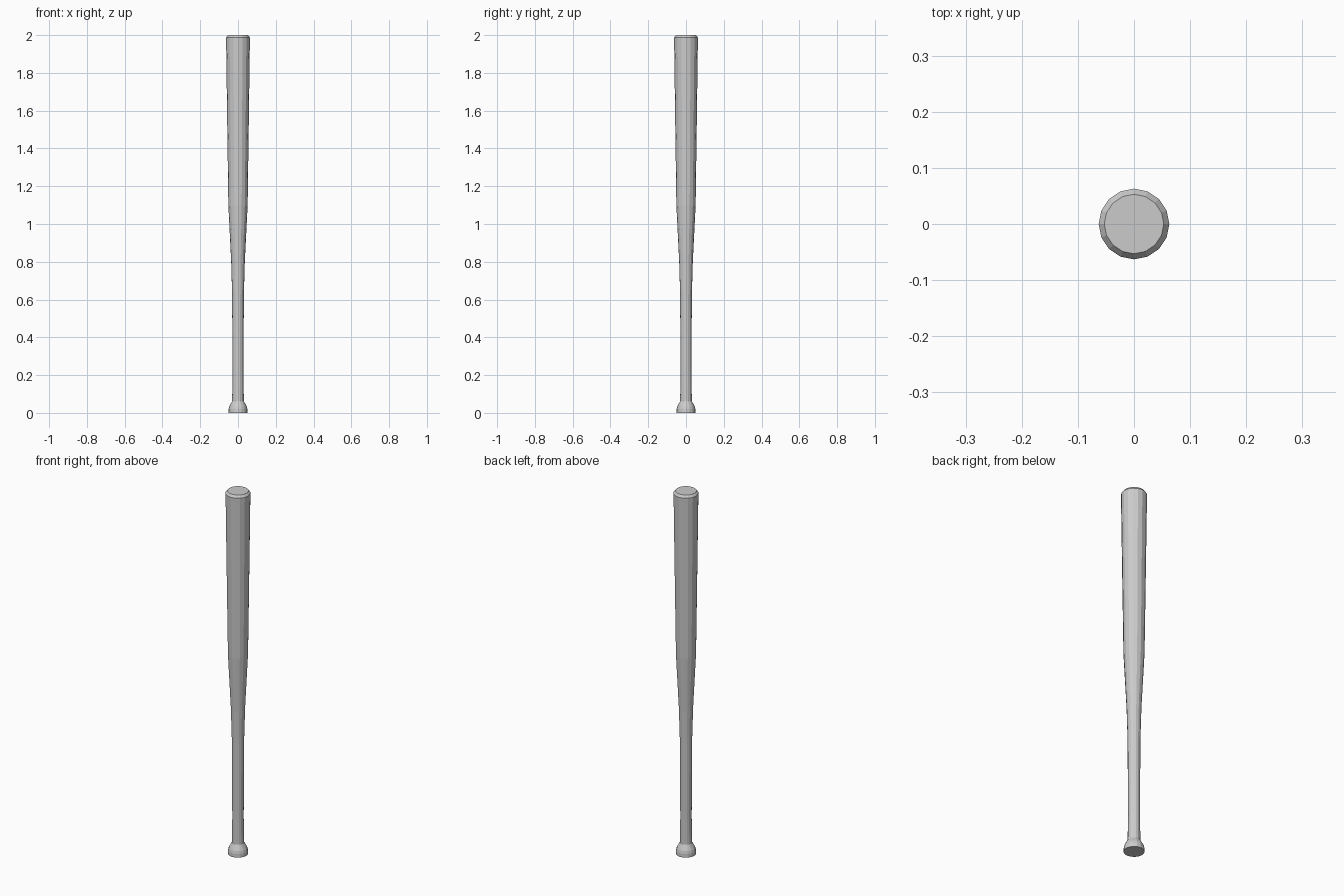
import bpy, bmesh
from math import cos, sin, tau

if "Cube" in bpy.data.objects:
    bpy.data.objects.remove(bpy.data.objects["Cube"])

SIDES = 16

# (radius, height) profile: knob, handle, taper, barrel, bevelled tip
profile = [(0.051, 0.0), (0.050, 0.02), (0.046, 0.035), (0.031, 0.062),
           (0.029, 0.2), (0.031, 0.62), (0.036, 0.8), (0.046, 1.0),
           (0.051, 1.1), (0.058, 1.6), (0.063, 1.98), (0.063, 1.987),
           (0.053, 2.0)]

# Lathe the bat body from the profile
bm = bmesh.new()
rings = [[bm.verts.new((r * cos(tau * i / SIDES), r * sin(tau * i / SIDES), z))
          for i in range(SIDES)] for r, z in profile]
for low, high in zip(rings, rings[1:]):
    for i in range(SIDES):
        j = (i + 1) % SIDES
        bm.faces.new((low[i], low[j], high[j], high[i]))

# Flat end caps
bm.faces.new(rings[0][::-1])
bm.faces.new(rings[-1])

mesh = bpy.data.meshes.new("baseball_bat")
bm.to_mesh(mesh)
bm.free()
bpy.context.collection.objects.link(bpy.data.objects.new("baseball_bat", mesh))
